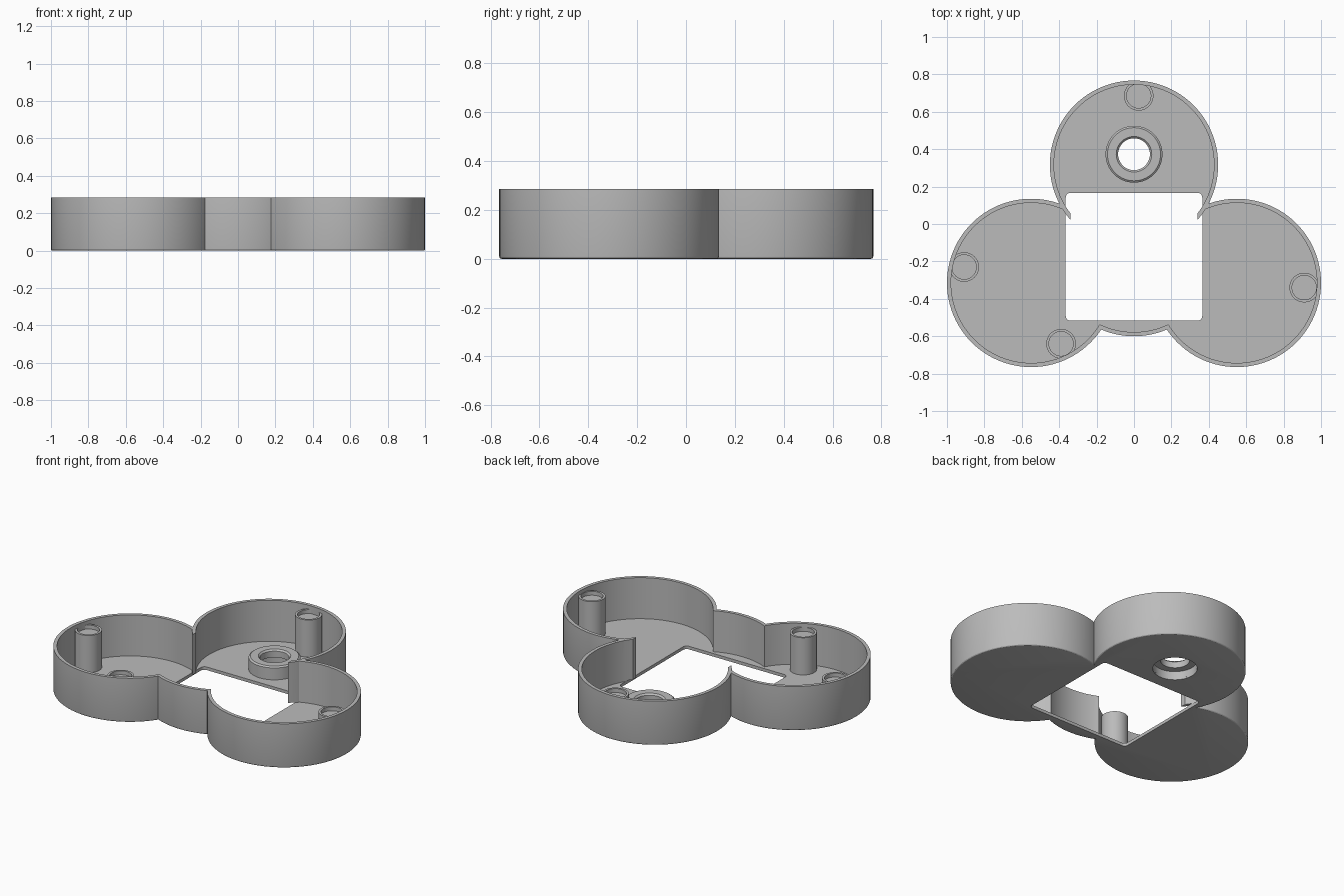
import bpy, bmesh
from math import cos, sin, tau, radians

if "Cube" in bpy.data.objects:
    bpy.data.objects.remove(bpy.data.objects["Cube"], do_unlink=True)

grey = bpy.data.materials.new("plain_grey")
grey.use_nodes = True
GREY = (0.5, 0.5, 0.5, 1)
grey.diffuse_color = GREY
grey.node_tree.nodes["Principled BSDF"].inputs["Base Color"].default_value = GREY

R, WALL, FLOOR, HEIGHT, EDGE = 0.45, 0.022, 0.02, 0.285, 0.01
TOP = 0.5  # cutters reach above the rim
BACK, LEFT, RIGHT, FRONT = (0, 0.317), (0.55, -0.315), (-0.55, -0.315), (0, -0.15)


def new_object(name, bm):
    bmesh.ops.recalc_face_normals(bm, faces=bm.faces)
    mesh = bpy.data.meshes.new(name)
    bm.to_mesh(mesh)
    bm.free()
    mesh.materials.append(grey)
    ob = bpy.data.objects.new(name, mesh)
    bpy.context.collection.objects.link(ob)
    return ob


def lathe(name, centre, profile, steps=96, closed=False):
    """Revolve (radius, z) points; open profiles get end caps."""
    bm = bmesh.new()
    rings = [[bm.verts.new((centre[0] + r * cos(tau * i / steps),
                            centre[1] + r * sin(tau * i / steps), z))
              for i in range(steps)] for r, z in profile]
    pairs = list(zip(rings, rings[1:]))
    if closed:
        pairs.append((rings[-1], rings[0]))
    else:
        bm.faces.new(rings[0])
        bm.faces.new(rings[-1])
    for a, b in pairs:
        for i in range(steps):
            j = (i + 1) % steps
            bm.faces.new((a[i], a[j], b[j], b[i]))
    return new_object(name, bm)


def disc(centre, r, z0, z1):
    return lathe("cutter", centre, [(r, z0), (r, z1)])


def block(x0, x1, y0, y1, z0, z1, corner=0):
    """Box with optionally rounded upright edges."""
    bm = bmesh.new()
    bmesh.ops.create_cube(bm, size=1)
    for v in bm.verts:
        v.co = (x1 if v.co.x > 0 else x0, y1 if v.co.y > 0 else y0,
                z1 if v.co.z > 0 else z0)
    if corner:
        upright = [e for e in bm.edges
                   if abs(e.verts[0].co.z - e.verts[1].co.z) > 0.001]
        bmesh.ops.bevel(bm, geom=upright, offset=corner, segments=6,
                        profile=0.5, affect='EDGES')
    return new_object("cutter", bm)


def combine(ob, other, operation):
    mod = ob.modifiers.new("bool", 'BOOLEAN')
    mod.operation, mod.object, mod.solver = operation, other, 'EXACT'
    graph = bpy.context.evaluated_depsgraph_get()
    graph.update()
    mesh = bpy.data.meshes.new_from_object(ob.evaluated_get(graph))
    ob.modifiers.clear()
    ob.data = mesh
    bpy.data.objects.remove(other, do_unlink=True)


def finish(ob):
    bpy.ops.object.select_all(action='DESELECT')
    ob.select_set(True)
    bpy.context.view_layer.objects.active = ob
    bpy.ops.object.shade_smooth_by_angle(angle=radians(30))


# Solid tray: overlapping lobes with softened bottom edges
shell = [(R - EDGE, 0), (R - EDGE * 0.5, EDGE * 0.13),
         (R - EDGE * 0.13, EDGE * 0.5), (R, EDGE), (R, HEIGHT)]
tray = lathe("tray", BACK, shell)
for c in (LEFT, RIGHT, FRONT):
    combine(tray, lathe("lobe", c, shell), 'UNION')

# Cavity of the front lobes, leaving the back lobe's wall stubs standing
cavity = disc(LEFT, R - WALL, FLOOR, TOP)
for c in (RIGHT, FRONT):
    combine(cavity, disc(c, R - WALL, FLOOR, TOP), 'UNION')
combine(cavity, disc(BACK, R, -TOP, TOP * 2), 'DIFFERENCE')
combine(tray, cavity, 'DIFFERENCE')

# Back lobe cavity and the opening between the lobes
passage = disc(BACK, R - WALL, FLOOR, TOP)
combine(passage, block(-0.34, 0.34, -0.3, 0.2, FLOOR, TOP), 'UNION')
combine(tray, passage, 'DIFFERENCE')

# Rectangular floor opening and boss hole
BOSS = (0, 0.373)
combine(tray, block(-0.365, 0.365, -0.517, 0.167, -0.1, FLOOR + 0.004, 0.025),
        'DIFFERENCE')
combine(tray, disc(BOSS, 0.13, -0.1, 0.1), 'DIFFERENCE')
finish(tray)

# Hollow boss with a counterbore underneath
finish(lathe("boss", BOSS, [
    (0.13, 0.01), (0.13, 0.055), (0.085, 0.055), (0.085, 0.095), (0.095, 0.105),
    (0.142, 0.105), (0.152, 0.097), (0.152, 0.01)], 64, closed=True))

# Screw posts with recessed tops
for i, c in enumerate([(0.025, 0.685), (-0.908, -0.23), (0.91, -0.34), (-0.39, -0.64)]):
    finish(lathe(f"post_{i + 1}", c, [
        (0.079, 0.01), (0.079, 0.26), (0.065, 0.26), (0.065, 0.235)], 48))
